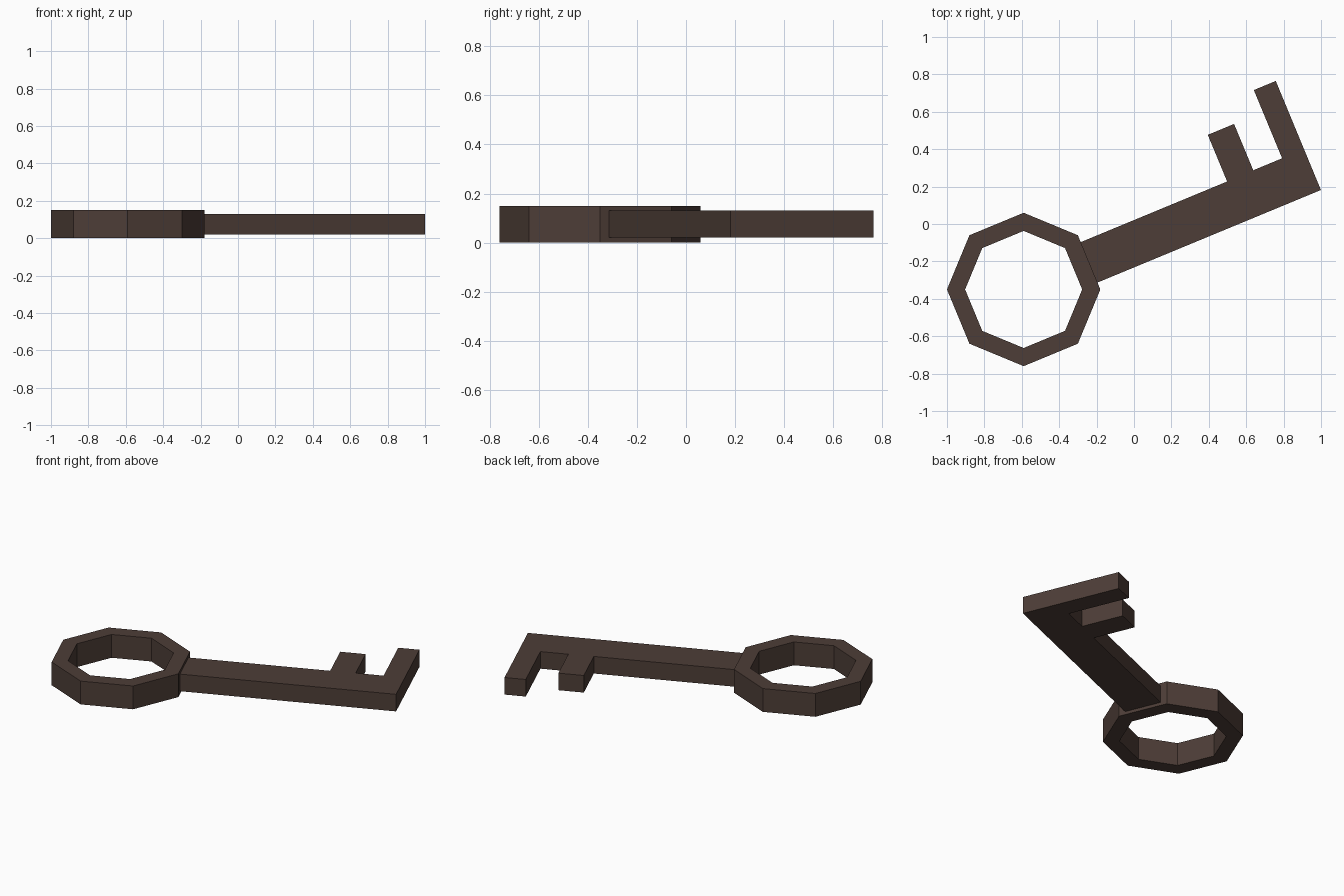
import bpy, bmesh, math
from mathutils import Matrix

if "Cube" in bpy.data.objects:
    bpy.data.objects.remove(bpy.data.objects["Cube"])

brown = bpy.data.materials.new("dark brown")
brown.diffuse_color = (0.075, 0.047, 0.038, 1)
brown.use_nodes = True
brown.node_tree.nodes["Principled BSDF"].inputs["Base Color"].default_value = brown.diffuse_color

CENTRE = (-0.59, -0.35, 0)      # middle of the bow ring
TILT = math.radians(22.5)       # key lies diagonally
place = Matrix.Translation(CENTRE) @ Matrix.Rotation(TILT, 4, 'Z')


def finish(name, bm):
    bmesh.ops.recalc_face_normals(bm, faces=bm.faces[:])
    bm.transform(place)
    mesh = bpy.data.meshes.new(name)
    bm.to_mesh(mesh)
    bm.free()
    mesh.materials.append(brown)
    obj = bpy.data.objects.new(name, mesh)
    bpy.context.collection.objects.link(obj)
    return obj


# Bow: octagonal ring with a flat side facing the shaft
bm = bmesh.new()
section = [(0.41, 0.0), (0.41, 0.15), (0.313, 0.15), (0.313, 0.0)]
rings = []
for i in range(8):
    a = math.radians(22.5 + 45 * i)
    rings.append([bm.verts.new((r * math.cos(a), r * math.sin(a), z)) for r, z in section])
for i in range(8):
    p, q = rings[i], rings[(i + 1) % 8]
    for j in range(4):
        k = (j + 1) % 4
        bm.faces.new((p[j], q[j], q[k], p[k]))
finish("bow_ring", bm)

# Shaft with two teeth: one outline, extruded upwards
outline = [(0.375, -0.117), (1.672, -0.117), (1.672, 0.514), (1.545, 0.514),
           (1.545, 0.119), (1.378, 0.119), (1.378, 0.387), (1.226, 0.387),
           (1.226, 0.117), (0.375, 0.117)]
bm = bmesh.new()
base = bm.faces.new([bm.verts.new((u, v, 0.02)) for u, v in outline])
ext = bmesh.ops.extrude_face_region(bm, geom=[base], use_keep_orig=True)
bmesh.ops.translate(bm, vec=(0, 0, 0.11),
                    verts=[g for g in ext["geom"] if isinstance(g, bmesh.types.BMVert)])
finish("shaft_and_teeth", bm)
